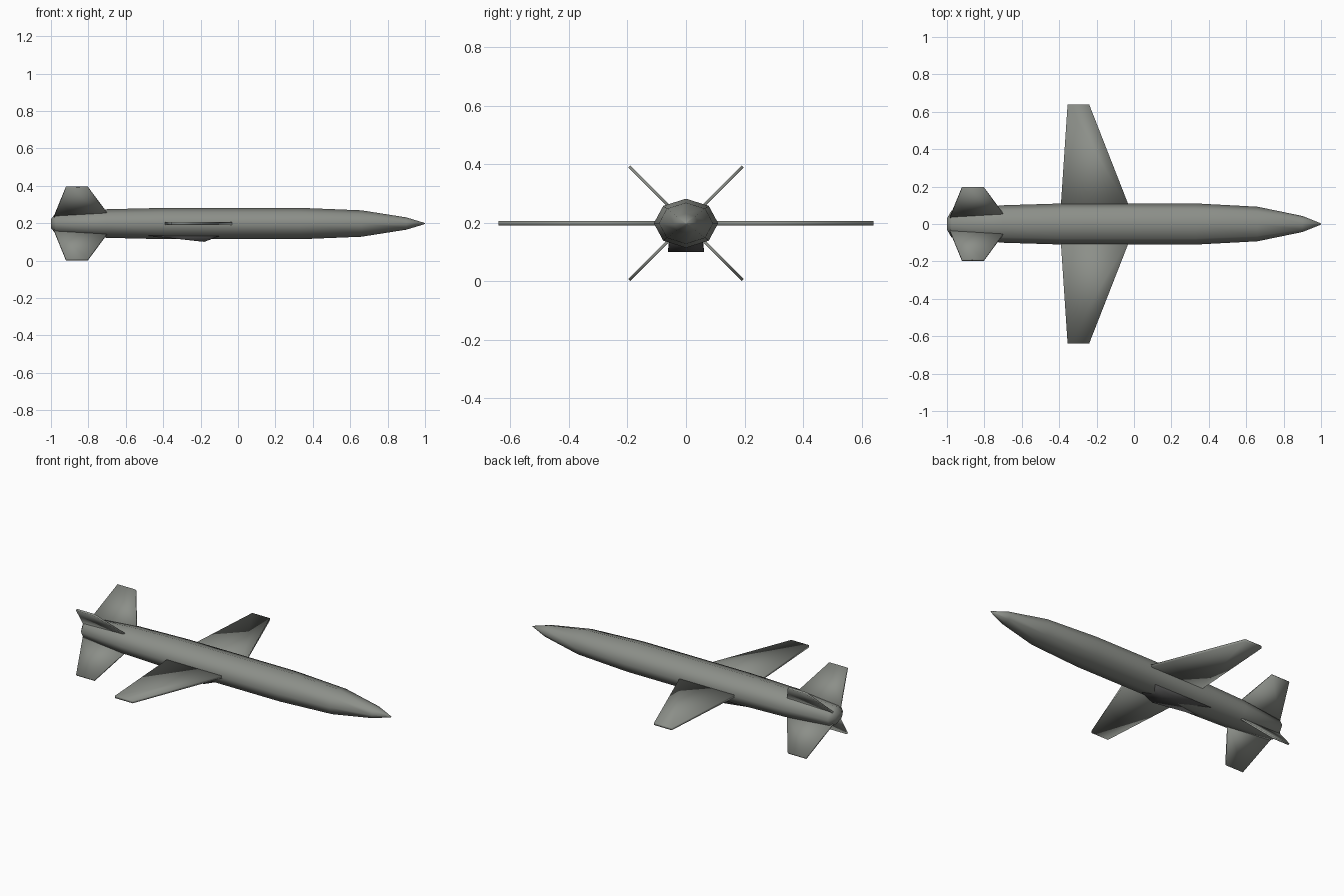
import bpy, bmesh
from math import sin, cos, pi, radians
from mathutils import Matrix, Vector

cube = bpy.data.objects.get("Cube")
if cube:
    bpy.data.objects.remove(cube)


def paint(name, colour):
    mat = bpy.data.materials.new(name)
    mat.use_nodes = True
    mat.diffuse_color = colour
    mat.node_tree.nodes["Principled BSDF"].inputs["Base Color"].default_value = colour
    return mat


grey = paint("olive grey paint", (0.262, 0.275, 0.25, 1))
dark = paint("dark intake grey", (0.08, 0.08, 0.08, 1))

AXIS = Vector((0, 0, 0.198))  # centre line of the body


def loft(name, rings, material=grey):
    """Skin a list of equal point rings and cap both ends."""
    bm = bmesh.new()
    loops = [[bm.verts.new(p) for p in ring] for ring in rings]
    n = len(loops[0])
    for a, b in zip(loops, loops[1:]):
        for i in range(n):
            j = (i + 1) % n
            bm.faces.new((a[i], a[j], b[j], b[i]))
    bm.faces.new(loops[0])
    bm.faces.new(loops[-1])
    bmesh.ops.recalc_face_normals(bm, faces=bm.faces)
    for f in bm.faces:
        f.smooth = True
    mesh = bpy.data.meshes.new(name)
    bm.to_mesh(mesh)
    bm.free()
    mesh.materials.append(material)
    bpy.context.collection.objects.link(bpy.data.objects.new(name, mesh))


def blade(name, sections, thickness, matrix):
    """Tapered flat plate; sections are (rear x, front x, distance out)."""
    t = thickness / 2
    rings = [[matrix @ Vector(p) for p in
              ((x0, d, -t), (x1, d, -t), (x1, d, t), (x0, d, t))]
             for x0, x1, d in sections]
    loft(name, rings)


# Eight-sided oval body, stations run from tail to nose
stations = [(-1, 0.28), (-0.975, 0.66), (-0.7, 0.91), (-0.38, 1), (0.33, 1),
            (0.66, 0.84), (0.9, 0.39), (1, 0.03)]
loft("fuselage", [[AXIS + Vector((x, 0.11 * f * cos(k * pi / 4),
                                 0.084 * f * sin(k * pi / 4)))
                   for k in range(8)] for x, f in stations])

# Straight tapered wings
for name, side in (("left_wing", 1), ("right_wing", -1)):
    place = Matrix.Translation(AXIS) @ Matrix.Scale(side, 4, (0, 1, 0))
    blade(name, [(-0.395, -0.005, 0.04), (-0.355, -0.24, 0.64)], 0.014, place)

# Four tail fins in an X
for name, angle in (("upper_back_fin", 45), ("upper_front_fin", 135),
                    ("lower_front_fin", 225), ("lower_back_fin", 315)):
    place = Matrix.Translation(AXIS) @ Matrix.Rotation(radians(angle), 4, 'X')
    blade(name, [(-0.985, -0.685, 0.05), (-0.92, -0.803, 0.274)], 0.01, place)

# Wedge-shaped air scoop under the body
profile = [(-0.5, 0.135), (-0.18, 0.1), (-0.09, 0.135), (-0.09, 0.16),
           (-0.5, 0.16)]
loft("air_scoop", [[(x, s * (0.062 if z < 0.12 else 0.056), z)
                    for x, z in profile] for s in (-1, 1)], dark)
